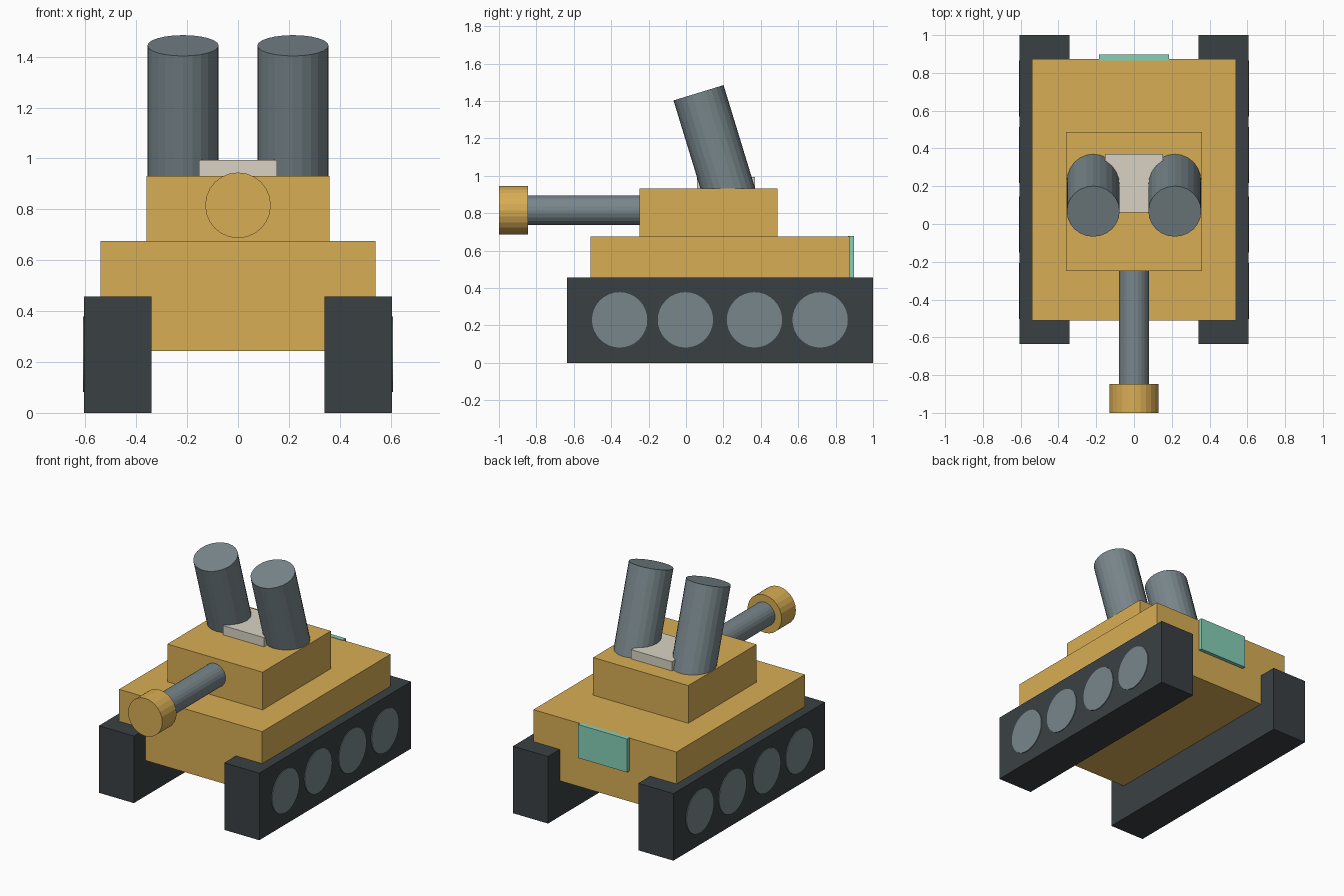
import bpy
from math import radians, sin, cos
from mathutils import Vector

if "Cube" in bpy.data.objects:
    bpy.data.objects.remove(bpy.data.objects["Cube"])


def material(name, r, g, b):
    m = bpy.data.materials.new(name)
    m.diffuse_color = (r, g, b, 1)
    m.use_nodes = True
    m.node_tree.nodes["Principled BSDF"].inputs["Base Color"].default_value = m.diffuse_color
    return m


SAND = material("sand", 0.69, 0.42, 0.09)
RUBBER = material("dark_rubber", 0.042, 0.051, 0.056)
STEEL = material("steel", 0.19, 0.24, 0.26)
GLASS = material("teal", 0.24, 0.63, 0.48)
CREAM = material("cream", 0.69, 0.65, 0.54)


def box(name, mat, x, y, z):
    """Box from (min, max) ranges on each axis."""
    lo, hi = Vector((x[0], y[0], z[0])), Vector((x[1], y[1], z[1]))
    bpy.ops.mesh.primitive_cube_add(size=1, location=(lo + hi) / 2)
    ob = bpy.context.object
    ob.scale = hi - lo
    bpy.ops.object.transform_apply(location=False, rotation=False, scale=True)
    ob.name = name
    ob.data.materials.append(mat)
    return ob


def rod(name, mat, start, end, radius, sides=24):
    """Cylinder between two points."""
    a, b = Vector(start), Vector(end)
    bpy.ops.mesh.primitive_cylinder_add(vertices=sides, radius=radius,
                                        depth=(b - a).length, location=(a + b) / 2)
    ob = bpy.context.object
    ob.rotation_euler = (b - a).to_track_quat('Z', 'Y').to_euler()
    ob.name = name
    ob.data.materials.append(mat)
    return ob


# Hull, turret and the plate on the turret roof
box("hull", SAND, (-0.54, 0.54), (-0.51, 0.873), (0.243, 0.675))
box("turret", SAND, (-0.359, 0.359), (-0.248, 0.488), (0.675, 0.932))
box("roof_plate", CREAM, (-0.154, 0.154), (0.06, 0.37), (0.92, 0.995))

# Rear hatch
box("rear_hatch", GLASS, (-0.185, 0.185), (0.866, 0.898), (0.45, 0.678))

# Main gun
rod("gun_barrel", STEEL, (0, -0.2, 0.816), (0, -0.9, 0.816), 0.08)
rod("gun_muzzle", SAND, (0, -0.846, 0.816), (0, -1.0, 0.816), 0.129)

# Forward-leaning launch tubes, tracks and road wheels on both sides
tilt = radians(17)
top = Vector((0, 0.067, 1.444))
foot = top - Vector((0, -sin(tilt), cos(tilt))) * 0.62
for side, s in (("left", -1), ("right", 1)):
    offset = Vector((s * 0.216, 0, 0))
    rod(f"{side}_launch_tube", STEEL, foot + offset, top + offset, 0.14)
    box(f"{side}_track", RUBBER, sorted((s * 0.341, s * 0.605)), (-0.635, 1.0), (0, 0.457))
    for i, y in enumerate((-0.355, -0.003, 0.366, 0.717)):
        rod(f"{side}_road_wheel_{i + 1}", STEEL, (s * 0.5, y, 0.23), (s * 0.61, y, 0.23), 0.148, 32)
